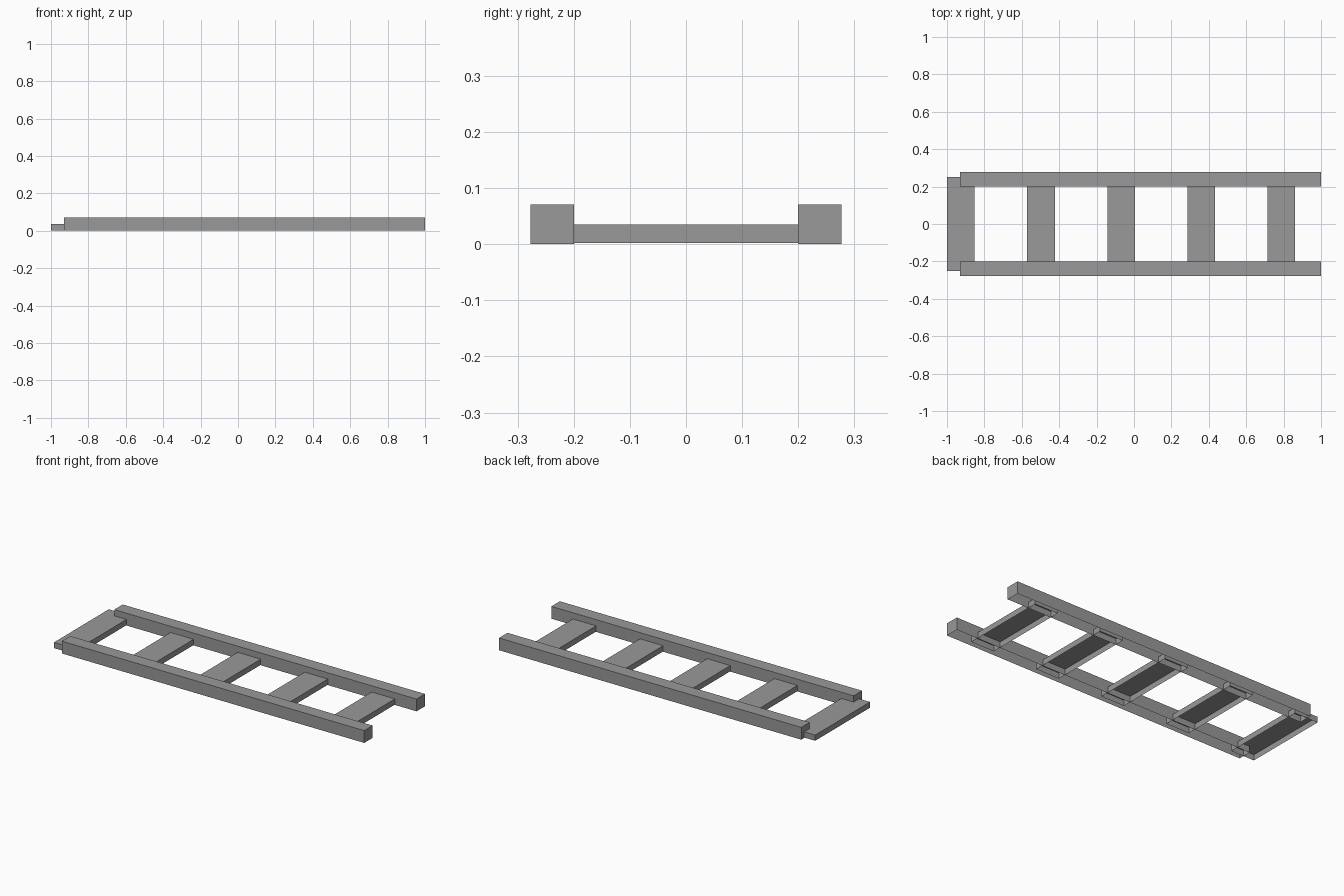
import bpy
import bmesh
from mathutils import Matrix, Vector

cube = bpy.data.objects.get("Cube")
if cube:
    bpy.data.objects.remove(cube, do_unlink=True)

gray = bpy.data.materials.new("plain_gray")
gray.use_nodes = True
color = (0.319, 0.319, 0.319, 1)
gray.diffuse_color = color
gray.node_tree.nodes["Principled BSDF"].inputs["Base Color"].default_value = color


def open_box(name, low, high):
    """Box between two corners, with no underside."""
    low, high = Vector(low), Vector(high)
    bm = bmesh.new()
    bmesh.ops.create_cube(bm, size=1, matrix=Matrix.LocRotScale(
        (low + high) / 2, None, high - low))
    bm.normal_update()
    underside = [f for f in bm.faces if f.normal.z < -0.5]
    bmesh.ops.delete(bm, geom=underside, context="FACES")
    mesh = bpy.data.meshes.new(name)
    bm.to_mesh(mesh)
    bm.free()
    mesh.materials.append(gray)
    obj = bpy.data.objects.new(name, mesh)
    bpy.context.collection.objects.link(obj)


# Long side rails
open_box("front_rail", (-0.93, -0.277, 0), (1, -0.2, 0.071))
open_box("back_rail", (-0.93, 0.2, 0), (1, 0.277, 0.071))

# Evenly spaced cross planks, let into the rails; the first overhangs the end
pitch, width = 0.4285, 0.148
for i in range(5):
    x = -1 + i * pitch
    open_box(f"cross_plank_{i + 1}", (x, -0.25, 0.002), (x + width, 0.25, 0.035))
